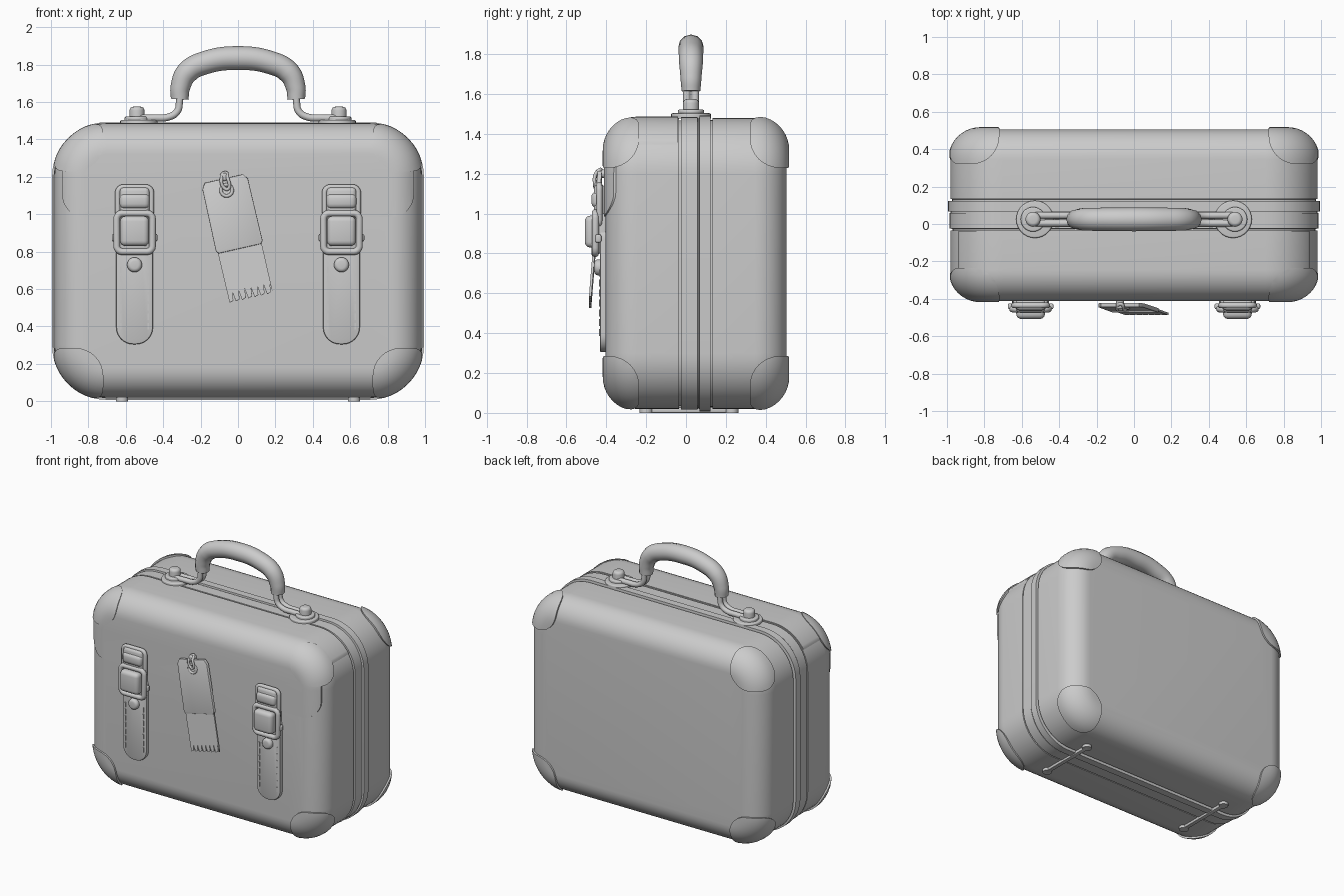
import bpy, bmesh
from math import sin, cos, pi, radians
from mathutils import Matrix, Vector

if "Cube" in bpy.data.objects:
    bpy.data.objects.remove(bpy.data.objects["Cube"])


def finish(name, bm):
    bmesh.ops.recalc_face_normals(bm, faces=bm.faces[:])
    me = bpy.data.meshes.new(name)
    bm.to_mesh(me)
    bm.free()
    ob = bpy.data.objects.new(name, me)
    bpy.context.collection.objects.link(ob)
    return ob


def round_rect(x0, x1, z0, z1, r, n=8):
    pts = []
    for cx, cz, a in ((x1 - r, z1 - r, 0), (x0 + r, z1 - r, 1), (x0 + r, z0 + r, 2), (x1 - r, z0 + r, 3)):
        for i in range(n + 1):
            t = (a + i / n) * pi / 2
            pts.append((cx + r * cos(t), cz + r * sin(t)))
    return pts


def loft(name, rings):
    """Rounded-rectangle case rings, each (y, inset)."""
    bm = bmesh.new()
    loops = []
    for y, d in rings:
        pts = round_rect(-0.982 + d, 0.982 - d, 0.02 + d, 1.48 - d, 0.28 - d, 12)
        loops.append([bm.verts.new((x, y, z)) for x, z in pts])
    for a, b in zip(loops, loops[1:]):
        for i in range(len(a)):
            j = (i + 1) % len(a)
            bm.faces.new((a[i], a[j], b[j], b[i]))
    bm.faces.new(loops[0])
    bm.faces.new(loops[-1])
    return finish(name, bm)


def case_rings(off, middle=()):
    r, n = 0.16, 10
    front = [(-0.405 + r - (r + off) * cos(i / n * pi / 2), r - (r + off) * sin(i / n * pi / 2)) for i in range(n + 1)]
    back = [(0.505 - r + (r + off) * cos(i / n * pi / 2), r - (r + off) * sin(i / n * pi / 2)) for i in range(n, -1, -1)]
    return front + list(middle) + back


def prism(name, pts, y0, y1, bevel=0.0):
    bm = bmesh.new()
    f = bm.faces.new([bm.verts.new((x, y0, z)) for x, z in pts])
    ext = bmesh.ops.extrude_face_region(bm, geom=[f])
    verts = [v for v in ext['geom'] if isinstance(v, bmesh.types.BMVert)]
    bmesh.ops.translate(bm, verts=verts, vec=(0, y1 - y0, 0))
    if bevel:
        rim = [e for e in bm.edges if all(abs(v.co.y - y1) < 1e-5 for v in e.verts)]
        bmesh.ops.bevel(bm, geom=rim, offset=bevel, segments=2, affect='EDGES', profile=0.5)
    return finish(name, bm)


def boxes(name, bounds, bevel=0.0, seg=3):
    bm = bmesh.new()
    for x0, x1, y0, y1, z0, z1 in bounds:
        m = Matrix.Translation(((x0 + x1) / 2, (y0 + y1) / 2, (z0 + z1) / 2))
        bmesh.ops.create_cube(bm, size=1, matrix=m @ Matrix.Diagonal((abs(x1 - x0), y1 - y0, z1 - z0, 1)))
    if bevel:
        bmesh.ops.bevel(bm, geom=bm.edges[:], offset=bevel, segments=seg, affect='EDGES', profile=0.5)
    return finish(name, bm)


def disc(name, loc, r, h, axis='Z', bevel=0.0, r2=None):
    """Cylinder centred on loc, with a softened rim."""
    bm = bmesh.new()
    rot = {'X': Matrix.Rotation(pi / 2, 4, 'Y'), 'Y': Matrix.Rotation(pi / 2, 4, 'X'), 'Z': Matrix()}[axis]
    bmesh.ops.create_cone(bm, cap_ends=True, segments=28, radius1=r, radius2=r2 or r, depth=h)
    if bevel:
        rim = [e for e in bm.edges if all(v.co.z > 0 for v in e.verts)]
        bmesh.ops.bevel(bm, geom=rim, offset=bevel, segments=4, affect='EDGES', profile=0.5)
    bm.transform(Matrix.Translation(loc) @ rot)
    return finish(name, bm)


def tube(name, pts, r, radii=None, cyclic=False, smooth=True):
    cu = bpy.data.curves.new(name, 'CURVE')
    cu.dimensions = '3D'
    cu.bevel_depth, cu.bevel_resolution, cu.use_fill_caps = r, 4, True
    if smooth:
        sp = cu.splines.new('BEZIER')
        sp.bezier_points.add(len(pts) - 1)
        for i, (bp, p) in enumerate(zip(sp.bezier_points, pts)):
            bp.co = p
            bp.handle_left_type = bp.handle_right_type = 'AUTO'
            bp.radius = radii[i] if radii else 1
    else:
        sp = cu.splines.new('POLY')
        sp.points.add(len(pts) - 1)
        for pt, p in zip(sp.points, pts):
            pt.co = (*p, 1)
    sp.use_cyclic_u = cyclic
    ob = bpy.data.objects.new(name, cu)
    bpy.context.collection.objects.link(ob)
    bpy.ops.object.select_all(action='DESELECT')
    ob.select_set(True)
    bpy.context.view_layer.objects.active = ob
    bpy.ops.object.convert(target='MESH')
    return bpy.context.view_layer.objects.active


def intersect(ob, cutter):
    mod = ob.modifiers.new('trim', 'BOOLEAN')
    mod.operation, mod.solver, mod.object = 'INTERSECT', 'EXACT', cutter
    bpy.context.view_layer.objects.active = ob
    bpy.ops.object.modifier_apply(modifier='trim')
    bpy.data.objects.remove(cutter)


# Case body with seam grooves and a raised rim
loft('case_body', case_rings(0, [
    (-0.036, 0), (-0.034, 0.012), (-0.026, 0.012), (-0.024, -0.004), (0.058, -0.004), (0.06, 0.002),
    (0.066, 0.002), (0.068, -0.012), (0.122, -0.012), (0.124, 0.01), (0.132, 0.01), (0.134, 0)]))

# Front flap, trimmed from a slightly larger case shell
flap = loft('front_flap', case_rings(0.007))
intersect(flap, prism('flap_trim', round_rect(-0.94, 0.94, 0.985, 1.9, 0.12), -0.7, -0.04))

# Eight corner caps
caps = loft('corner_caps', case_rings(0.013))
intersect(caps, boxes('cap_trim', [
    (s * 0.72, s * 1.4, *y, *z) for s in (-1, 1)
    for y in ((-0.9, -0.235), (0.32, 1.0)) for z in ((-0.5, 0.285), (1.23, 2.0))], 0.15, 8))

# Handle grip
half = [(0.312, 1.615), (0.308, 1.68), (0.27, 1.76), (0.17, 1.812)]
path = [(-x, 0.025, z) for x, z in half] + [(0, 0.025, 1.835)] + [(x, 0.025, z) for x, z in half[::-1]]
rad = [0.76, 0.85, 0.97, 1.0]
tube('handle_grip', path, 0.062, rad + [1.03] + rad[::-1])

for s in (-1, 1):
    side = 'left' if s < 0 else 'right'
    # Handle mounts
    hx = s * 0.54
    disc(side + '_mount_plate', (s * 0.53, 0.025, 1.491), 0.1, 0.026, bevel=0.008)
    disc(side + '_mount_washer', (hx, 0.025, 1.51), 0.066, 0.024, bevel=0.008)
    disc(side + '_mount_knob', (hx, 0.025, 1.54), 0.04, 0.07, bevel=0.02)
    for k, y in enumerate((0.004, 0.046)):
        tube(f'{side}_handle_rod_{k}', [(s * x, y, z) for x, z in (
            (0.53, 1.515), (0.45, 1.515), (0.365, 1.522), (0.325, 1.55), (0.313, 1.6), (0.311, 1.65))], 0.019)

    # Bottom runners
    fx = s * 0.62
    boxes(side + '_foot_bar', [(fx - 0.016, fx + 0.016, -0.21, 0.24, 0.0, 0.03)], 0.006, 2)
    for k, y in enumerate((-0.2, 0.23)):
        disc(f'{side}_foot_pad_{k}', (fx, y, 0.015), 0.033, 0.03)

    # Strap, stitching and rivet
    c = s * 0.553
    prism(side + '_strap', round_rect(c - 0.098, c + 0.098, 0.305, 0.96, 0.09), -0.40, -0.432, 0.008)
    boxes(side + '_strap_stitches', [
        (c + t * 0.074 - 0.004, c + t * 0.074 + 0.004, -0.437, -0.425, 0.385 + i * 0.05, 0.42 + i * 0.05)
        for t in (-1, 1) for i in range(7)])
    disc(side + '_strap_rivet', (c, -0.443, 0.73), 0.04, 0.036, 'Y', 0.02)

    # Buckle: upper leather loop, frames, padded tongue, hinge pins
    boxes(side + '_buckle_loop', [(c - 0.08, c + 0.08, -0.462, -0.405, 0.96, 1.145)], 0.022)
    boxes(side + '_buckle_fold', [(c - 0.08, c + 0.08, -0.475, -0.42, 1.03, 1.11)], 0.025)
    tube(side + '_buckle_upper_frame', [(x, -0.435, z) for x, z in
         round_rect(c - 0.09, c + 0.09, 0.94, 1.145, 0.03, 4)], 0.015, cyclic=True, smooth=False)
    tube(side + '_buckle_lower_frame', [(x, -0.455, z) for x, z in
         round_rect(c - 0.096, c + 0.096, 0.8, 1.005, 0.03, 4)], 0.018, cyclic=True, smooth=False)
    boxes(side + '_buckle_back', [(c - 0.09, c + 0.09, -0.452, -0.40, 0.8, 1.0)], 0.01)
    boxes(side + '_buckle_pad', [(c - 0.077, c + 0.077, -0.508, -0.43, 0.83, 0.99)], 0.028, 4)
    boxes(side + '_buckle_pins', [(c - 0.122, c + 0.122, -0.455, -0.425, 0.855, 0.895)], 0.008)

# Luggage tag: card, fringed lower slip, eyelet and tie
n, w = 7, 0.12
fringe = []
for i in range(n):
    x, step = -w + 2 * w * i / n, 2 * w / n
    fringe += [(x + step * 0.08, -0.655), (x + step * 0.72, -0.648), (x + step * 0.86, -0.6)]
tag_parts = [
    prism('tag_card', [(-0.125, -0.03), (-0.105, 0), (0.105, 0), (0.125, -0.03), (0.128, -0.37),
                       (0.116, -0.385), (-0.116, -0.385), (-0.128, -0.37)], 0.008, -0.014, 0.004),
    prism('tag_slip', [(-w, -0.36)] + fringe + [(w, -0.65), (w, -0.36)], 0.006, -0.006)]
ring = [(cos(i * pi / 8), sin(i * pi / 8)) for i in range(16)]
tag_parts.append(tube('tag_eyelet', [(0.03 * a, -0.014, -0.065 + 0.03 * b) for a, b in ring], 0.009, cyclic=True))
tag_parts.append(tube('tag_tie', [(0.012, 0.0, 0.03), (0.02, -0.025, 0.0), (0.008, -0.022, -0.06),
                                  (-0.01, -0.022, -0.05), (-0.014, -0.025, 0.0)], 0.009, cyclic=True))
place = (Matrix.Translation((-0.075, -0.43, 1.19)) @ Matrix.Rotation(radians(-12.8), 4, 'Y')
         @ Matrix.Rotation(radians(-4.5), 4, 'X'))
for ob in tag_parts:
    ob.data.transform(place)
disc('tag_stud', (-0.075, -0.43, 1.2), 0.022, 0.05, 'Y', 0.01)

# Smooth shading with crisp edges
bpy.ops.object.select_all(action='SELECT')
bpy.context.view_layer.objects.active = bpy.data.objects['case_body']
bpy.ops.object.shade_smooth_by_angle(angle=radians(35))
